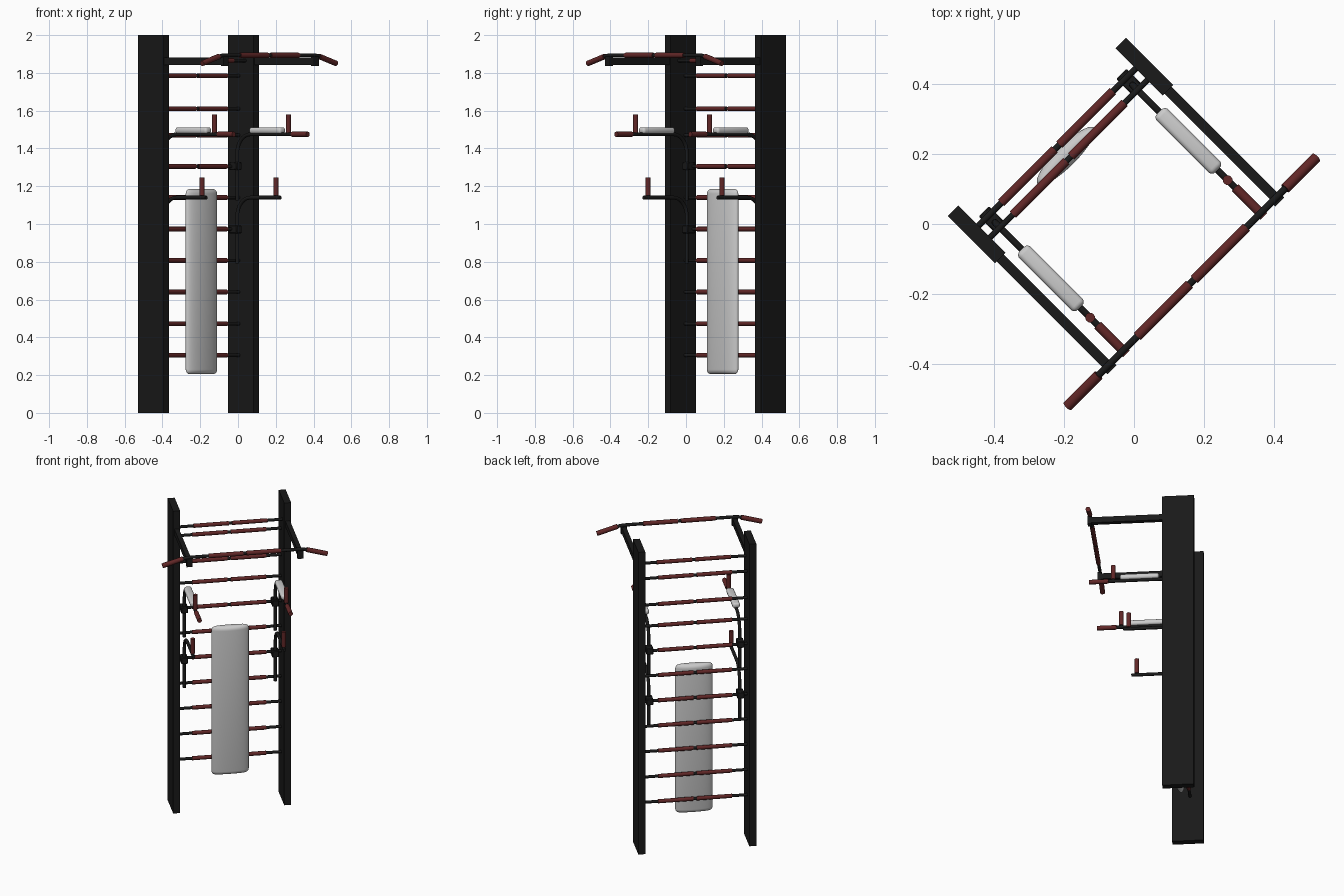
import bpy, bmesh, math
from mathutils import Matrix, Vector

if "Cube" in bpy.data.objects:
    bpy.data.objects.remove(bpy.data.objects["Cube"])

# Built facing -y, then every mesh is turned 45 degrees about z
TURN = Matrix.Rotation(math.radians(45), 4, 'Z')


def material(name, rgb):
    m = bpy.data.materials.new(name)
    m.diffuse_color = (*rgb, 1)
    m.use_nodes = True
    m.node_tree.nodes["Principled BSDF"].inputs["Base Color"].default_value = m.diffuse_color
    return m


BLACK = material("black_steel", (0.01, 0.01, 0.01))
RED = material("dark_red_grip", (0.12, 0.02, 0.02))


def add(name, mesh, mat=None, smooth=True):
    mesh.transform(TURN)
    ob = bpy.data.objects.new(name, mesh)
    bpy.context.collection.objects.link(ob)
    if mat:
        mesh.materials.clear()
        mesh.materials.append(mat)
    if smooth:
        bpy.ops.object.select_all(action='DESELECT')
        ob.select_set(True)
        bpy.context.view_layer.objects.active = ob
        bpy.ops.object.shade_smooth_by_angle(angle=math.radians(40))
    return ob


def box(name, centre, size, mat=None, bevel=0.0, segments=1):
    bm = bmesh.new()
    bmesh.ops.create_cube(bm, size=1)
    bmesh.ops.scale(bm, vec=size, verts=bm.verts)
    if bevel:
        bmesh.ops.bevel(bm, geom=bm.edges[:], offset=bevel, segments=segments,
                        profile=0.5, affect='EDGES')
    bmesh.ops.translate(bm, vec=centre, verts=bm.verts)
    me = bpy.data.meshes.new(name)
    bm.to_mesh(me)
    bm.free()
    return add(name, me, mat, bevel > 0)


def tube(name, points, r, mat):
    cu = bpy.data.curves.new(name + "_path", 'CURVE')
    cu.dimensions = '3D'
    cu.bevel_depth = r
    cu.bevel_resolution = 4
    cu.use_fill_caps = True
    sp = cu.splines.new('POLY')
    sp.points.add(len(points) - 1)
    for p, co in zip(sp.points, points):
        p.co = (*co, 1)
    tmp = bpy.data.objects.new(name + "_path", cu)
    bpy.context.collection.objects.link(tmp)
    dg = bpy.context.evaluated_depsgraph_get()
    me = bpy.data.meshes.new_from_object(tmp.evaluated_get(dg))
    bpy.data.objects.remove(tmp)
    return add(name, me, mat)


def padded_column(name, centre, a, b, height, c):
    # elliptical column with rounded ends
    n, k = 40, 5
    rings = []
    for i in range(k + 1):
        t = math.pi / 2 * i / k
        rings.append((c * (1 - math.sin(t)), -height / 2 + c * (1 - math.cos(t))))
    rings = [(ins, z) for ins, z in reversed([(c * (1 - math.cos(t)), height / 2 - c * (1 - math.sin(t)))
             for t in [math.pi / 2 * i / k for i in range(k + 1)]])]
    rings = [(ins, -z) for ins, z in reversed(rings)][::-1] + rings[::-1]
    bm = bmesh.new()
    loops = []
    for ins, z in rings:
        loops.append([bm.verts.new(Vector(centre) + Vector((
            (a - ins) * math.cos(2 * math.pi * j / n),
            (b - ins) * math.sin(2 * math.pi * j / n), z))) for j in range(n)])
    for lo, hi in zip(loops, loops[1:]):
        for j in range(n):
            bm.faces.new((lo[j], lo[(j + 1) % n], hi[(j + 1) % n], hi[j]))
    bm.faces.new(loops[0][::-1])
    bm.faces.new(loops[-1])
    bmesh.ops.recalc_face_normals(bm, faces=bm.faces)
    me = bpy.data.meshes.new(name)
    bm.to_mesh(me)
    bm.free()
    return add(name, me)


# Ladder rungs, each with two sleeves
rungs = [(z, 0.31) for z in (0.305, 0.472, 0.64, 0.807, 0.973, 1.14, 1.305, 1.47, 1.61, 1.785)]
rungs.append((1.865, 0.263))
for i, (z, y) in enumerate(rungs):
    tube(f"rung_{i}", [(-0.33, y, z), (0.33, y, z)], 0.009, BLACK)
    for s in (-1, 1):
        tube(f"rung_grip_{i}", [(s * 0.01, y, z), (s * 0.225, y, z)], 0.0125, RED)

# Back cushion
padded_column("back_cushion", (0, 0.274, 0.695), 0.114, 0.03, 0.98, 0.025)

# Pull-up bar with drooping ends
tube("pullup_bar", [(-0.49, -0.233, 1.853), (-0.36, -0.233, 1.891), (-0.33, -0.233, 1.893),
                    (0.33, -0.233, 1.893), (0.36, -0.233, 1.891), (0.49, -0.233, 1.853)], 0.01, BLACK)


def arm(name, s, z, front):
    # horizontal arm that curves down into a vertical pole in front of the rungs
    x, y, r = s * 0.277, 0.283, 0.1
    pts = [(x, front, z)]
    for i in range(9):
        t = math.pi / 2 * i / 8
        pts.append((x, y - r + r * math.sin(t), z - r + r * math.cos(t)))
    pts.append((x, y, z - 0.35))
    tube(name, pts, 0.01, BLACK)
    box(name + "_clamp", (x, 0.298, z - 0.168), (0.042, 0.06, 0.042), BLACK, 0.004)


for s, side in ((-1, "left"), (1, "right")):
    # Upright and top support
    box(f"{side}_post", (s * 0.338, 0.296, 1.0), (0.042, 0.19, 2.0), BLACK)
    box(f"{side}_pullup_support", (s * 0.338, -0.015, 1.862), (0.028, 0.45, 0.038), BLACK)
    box(f"{side}_support_end", (s * 0.338, -0.238, 1.862), (0.036, 0.022, 0.052), BLACK)
    tube(f"{side}_pullup_grip", [(s * 0.01, -0.233, 1.893), (s * 0.22, -0.233, 1.893)], 0.014, RED)
    tube(f"{side}_pullup_end_grip", [(s * 0.376, -0.233, 1.887), (s * 0.502, -0.233, 1.85)], 0.015, RED)

    # Upper arm: elbow pad, upright handle and dip grip
    x = s * 0.277
    arm(f"{side}_upper_arm", s, 1.475, -0.23)
    box(f"{side}_elbow_pad", (x, 0.058, 1.495), (0.046, 0.235, 0.034), None, 0.014, 4)
    tube(f"{side}_upper_handle_core", [(x, -0.1, 1.475), (x, -0.1, 1.50)], 0.01, BLACK)
    tube(f"{side}_upper_handle", [(x, -0.1, 1.485), (x, -0.1, 1.58)], 0.014, RED)
    tube(f"{side}_dip_grip", [(x, -0.13, 1.475), (x, -0.246, 1.475)], 0.014, RED)

    # Lower arm: upright handle only
    arm(f"{side}_lower_arm", s, 1.14, -0.04)
    tube(f"{side}_lower_handle", [(x, -0.007, 1.15), (x, -0.007, 1.247)], 0.014, RED)
